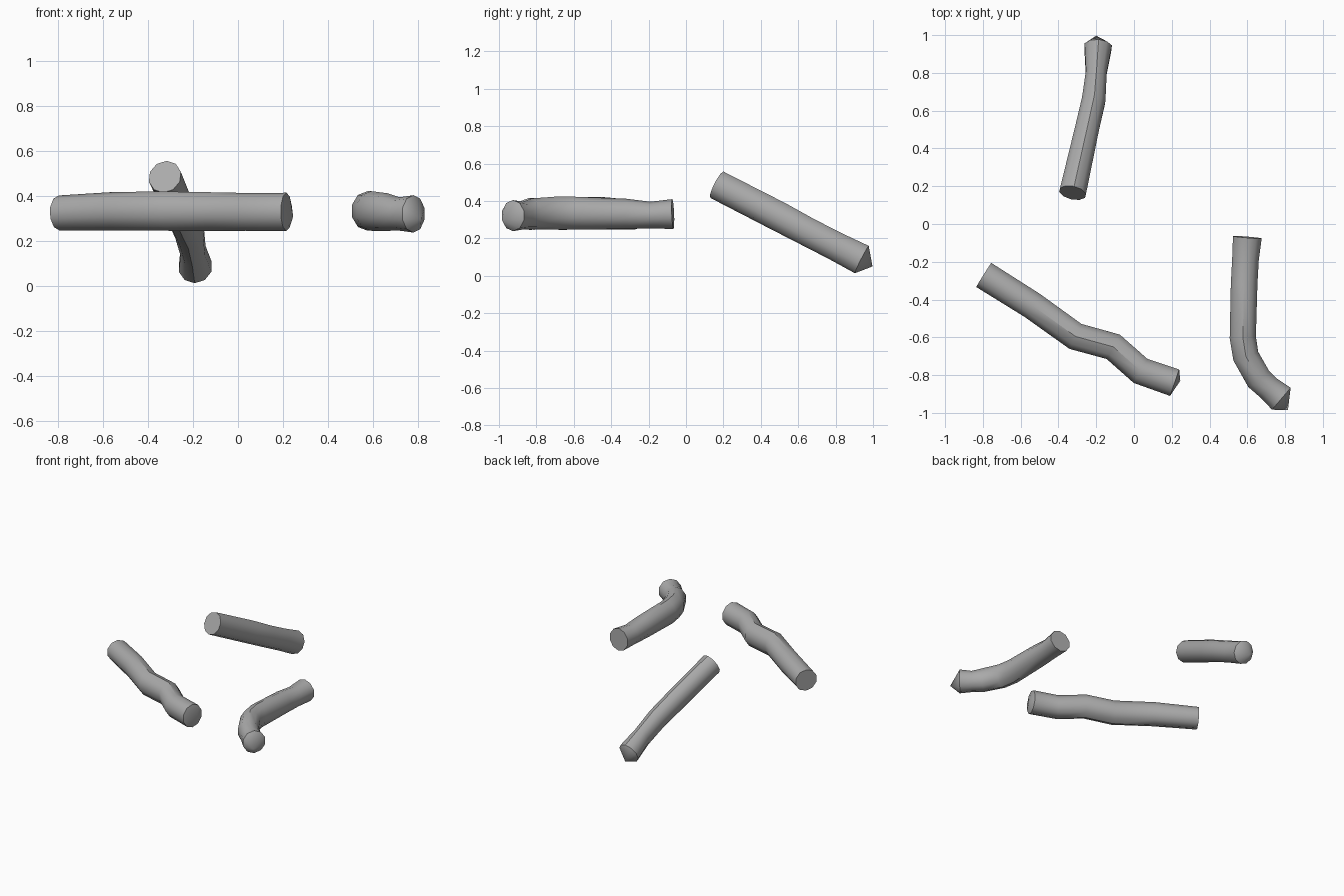
import bpy, bmesh, math
from mathutils import Vector

cube = bpy.data.objects.get("Cube")
if cube:
    bpy.data.objects.remove(cube)

SIDES = 10

# one grey for all the wood
grey = bpy.data.materials.new("plain_grey")
grey.use_nodes = True
colour = (0.4, 0.4, 0.4, 1)
grey.diffuse_color = colour
grey.node_tree.nodes["Principled BSDF"].inputs["Base Color"].default_value = colour


def make_log(name, path, tip):
    """Sweep rings along path (x, y, z, half width, half height); flat start, blunt pointed end."""
    bm = bmesh.new()
    centres = [Vector(p[:3]) for p in path]
    rings = []
    for i, (c, p) in enumerate(zip(centres, path)):
        tangent = Vector()
        if i > 0:
            tangent += (c - centres[i - 1]).normalized()
        if i < len(path) - 1:
            tangent += (centres[i + 1] - c).normalized()
        side = tangent.cross(Vector((0, 0, 1))).normalized()
        up = side.cross(tangent).normalized()
        ring = []
        for k in range(SIDES):
            a = math.tau * (k + 0.5) / SIDES
            ring.append(bm.verts.new(c + side * math.cos(a) * p[3] + up * math.sin(a) * p[4]))
        rings.append(ring)
    for a, b in zip(rings, rings[1:]):
        for k in range(SIDES):
            n = (k + 1) % SIDES
            bm.faces.new((a[k], a[n], b[n], b[k]))
    # sawn end, then the blunt broken end
    bm.faces.new(rings[0])
    point = bm.verts.new(tip)
    last = rings[-1]
    for k in range(SIDES):
        bm.faces.new((last[k], last[(k + 1) % SIDES], point))
    bmesh.ops.recalc_face_normals(bm, faces=bm.faces)
    mesh = bpy.data.meshes.new(name)
    bm.to_mesh(mesh)
    bm.free()
    mesh.materials.append(grey)
    obj = bpy.data.objects.new(name, mesh)
    bpy.context.collection.objects.link(obj)
    bpy.ops.object.select_all(action="DESELECT")
    obj.select_set(True)
    bpy.context.view_layer.objects.active = obj
    bpy.ops.object.shade_smooth_by_angle(angle=math.radians(40))


# sloping log at the back
make_log("back_log", [
    (-0.325, 0.165, 0.487, 0.074, 0.079),
    (-0.25, 0.50, 0.315, 0.067, 0.08),
    (-0.215, 0.65, 0.235, 0.066, 0.077),
    (-0.20, 0.80, 0.158, 0.058, 0.077),
    (-0.19, 0.94, 0.087, 0.076, 0.082),
], (-0.20, 0.997, 0.05))

# long crooked log at the front
make_log("front_log", [
    (-0.795, -0.27, 0.326, 0.079, 0.078),
    (-0.54, -0.43, 0.334, 0.077, 0.086),
    (-0.31, -0.595, 0.334, 0.077, 0.087),
    (-0.11, -0.65, 0.332, 0.077, 0.086),
    (0.035, -0.778, 0.331, 0.077, 0.084),
    (0.215, -0.84, 0.331, 0.078, 0.085),
], (0.245, -0.83, 0.31))

# short bent log on the left
make_log("left_log", [
    (0.60, -0.07, 0.33, 0.08, 0.08),
    (0.59, -0.19, 0.325, 0.074, 0.071),
    (0.583, -0.32, 0.331, 0.074, 0.081),
    (0.576, -0.60, 0.335, 0.073, 0.088),
    (0.592, -0.70, 0.335, 0.073, 0.088),
    (0.66, -0.82, 0.33, 0.073, 0.084),
    (0.715, -0.87, 0.322, 0.07, 0.074),
    (0.78, -0.925, 0.322, 0.08, 0.083),
], (0.815, -0.985, 0.30))
